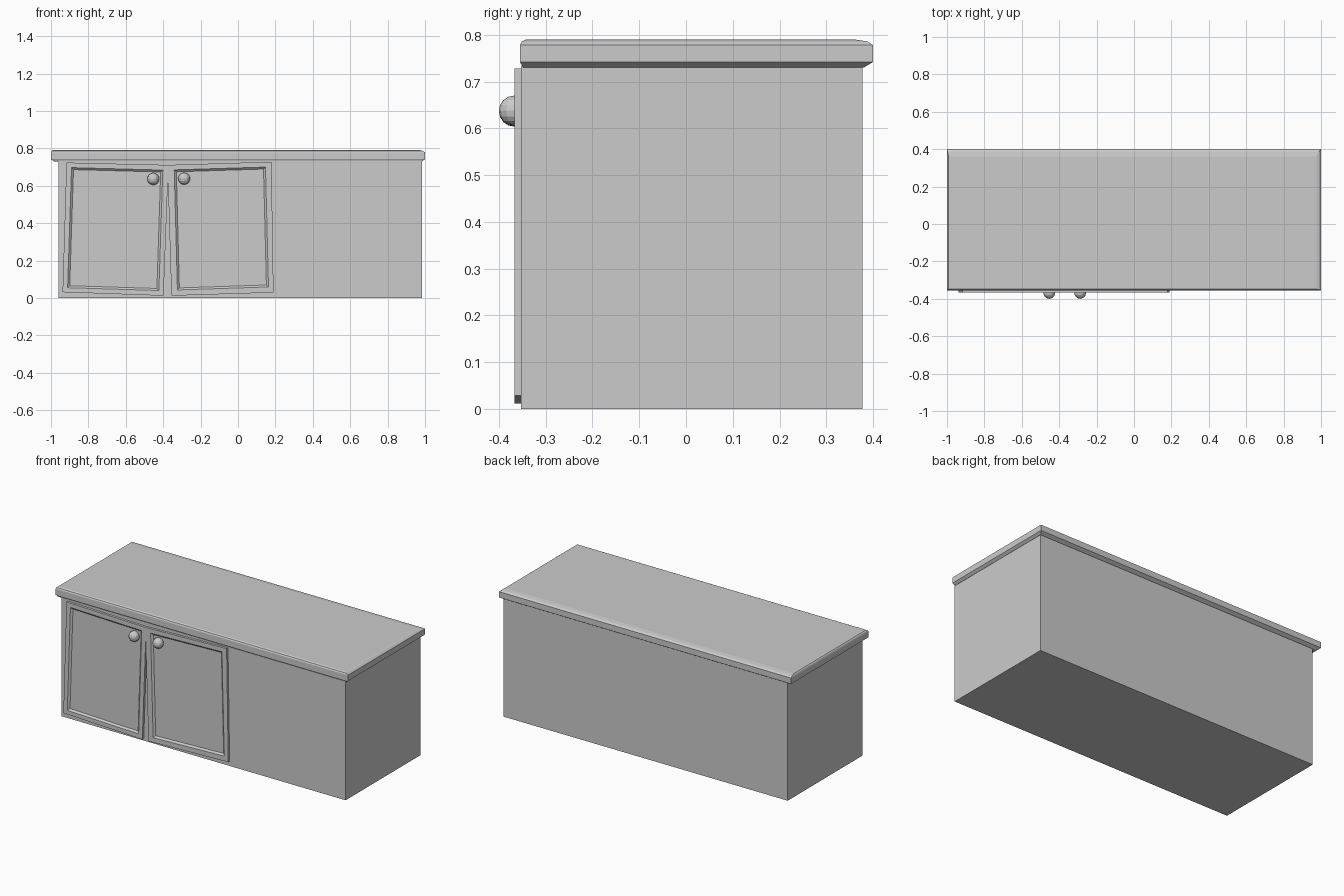
import bpy
import bmesh

cube = bpy.data.objects.get("Cube")
if cube:
    bpy.data.objects.remove(cube, do_unlink=True)

grey = bpy.data.materials.new("plain grey")
grey.use_nodes = True
grey.diffuse_color = (0.6, 0.6, 0.6, 1)
grey.node_tree.nodes["Principled BSDF"].inputs["Base Color"].default_value = (0.6, 0.6, 0.6, 1)


def finish(name, bm):
    bmesh.ops.recalc_face_normals(bm, faces=bm.faces)
    mesh = bpy.data.meshes.new(name)
    bm.to_mesh(mesh)
    bm.free()
    mesh.materials.append(grey)
    obj = bpy.data.objects.new(name, mesh)
    bpy.context.collection.objects.link(obj)
    return obj


def loft(name, rings):
    """Bridge four-cornered rings in order and cap both ends."""
    bm = bmesh.new()
    loops = [[bm.verts.new(p) for p in ring] for ring in rings]
    for a, b in zip(loops, loops[1:]):
        for i in range(4):
            j = (i + 1) % 4
            bm.faces.new((a[i], a[j], b[j], b[i]))
    bm.faces.new(loops[0])
    bm.faces.new(loops[-1])
    return finish(name, bm)


def rect(x0, x1, y0, y1, z):
    return [(x0, y0, z), (x1, y0, z), (x1, y1, z), (x0, y1, z)]


# Cabinet body
loft("cabinet_body", [rect(-0.96, 0.984, -0.353, 0.377, z) for z in (0, 0.735)])

# Worktop with softened edges, wider at the back and left end
loft("worktop", [
    rect(-0.985, 0.985, -0.348, 0.38, 0.73),
    rect(-1, 1, -0.355, 0.4, 0.742),
    rect(-1, 1, -0.355, 0.4, 0.778),
    rect(-0.997, 0.99, -0.351, 0.388, 0.786),
    rect(-0.992, 0.975, -0.342, 0.362, 0.79),
])


# Crooked doors with a recessed panel
def door(name, outer, inner):
    cx = sum(x for x, z in inner) / 4
    cz = sum(z for x, z in inner) / 4
    floor = [(cx + (x - cx) * 0.955, cz + (z - cz) * 0.967) for x, z in inner]
    steps = [(outer, -0.35), (outer, -0.367), (inner, -0.367), (floor, -0.357)]
    loft(name, [[(x, y, z) for x, z in pts] for pts, y in steps])


door("right_door",
     [(-0.917, 0.724), (-0.372, 0.711), (-0.398, 0.012), (-0.938, 0.031)],
     [(-0.89, 0.697), (-0.402, 0.684), (-0.423, 0.04), (-0.911, 0.055)])
door("left_door",
     [(-0.377, 0.711), (0.179, 0.728), (0.19, 0.029), (-0.356, 0.012)],
     [(-0.341, 0.685), (0.147, 0.7), (0.163, 0.059), (-0.324, 0.043)])

# Round knobs
for name, x, z in (("right_knob", -0.453, 0.636), ("left_knob", -0.288, 0.638)):
    bm = bmesh.new()
    bmesh.ops.create_uvsphere(bm, u_segments=12, v_segments=8, radius=0.032)
    bmesh.ops.translate(bm, verts=bm.verts, vec=(x, -0.368, z))
    finish(name, bm)
